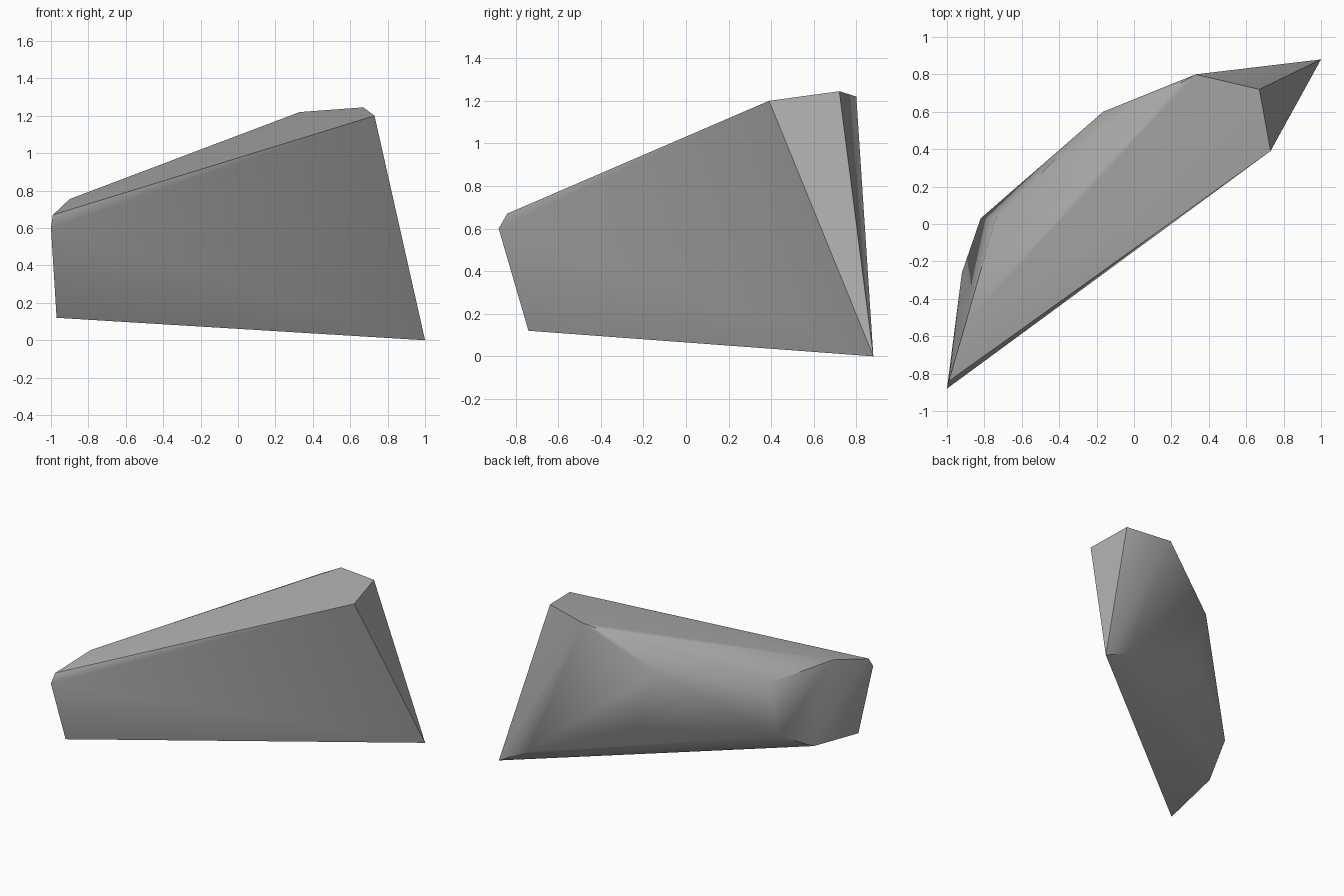
import bpy
import bmesh
import math

# Remove the default cube only
cube = bpy.data.objects.get("Cube")
if cube:
    bpy.data.objects.remove(cube, do_unlink=True)

# Plain stone colour
stone = bpy.data.materials.new("stone_grey")
stone.use_nodes = True
grey = (0.42, 0.42, 0.42, 1.0)
stone.diffuse_color = grey
bsdf = next(n for n in stone.node_tree.nodes if n.type == "BSDF_PRINCIPLED")
bsdf.inputs["Base Color"].default_value = grey
bsdf.inputs["Roughness"].default_value = 0.9

# Corners of the chipped boulder, grouped by the part they bound
front_face = [(-1, -.88, .60), (-.97, -.74, .12), (1, .88, 0), (.73, .39, 1.20)]
top_rim = [(-.99, -.84, .67), (-.90, -.53, .755), (-.74, .03, .745),
           (.21, .73, 1.17), (.33, .80, 1.22), (.67, .72, 1.245)]
back_ridge = [(-.165, .60, .89)]
bottom_rim = [(-.92, -.26, .19), (-.82, .03, .35), (-.13, .55, .49),
              (0, .61, .43), (.765, .845, .12)]

# Wrap the corners in a faceted solid
bm = bmesh.new()
for corner in front_face + top_rim + back_ridge + bottom_rim:
    bm.verts.new(corner)
hull = bmesh.ops.convex_hull(bm, input=bm.verts)
inside = {g for g in hull["geom_interior"] + hull["geom_unused"]
          if isinstance(g, bmesh.types.BMVert)}
bmesh.ops.delete(bm, geom=list(inside), context="VERTS")
bmesh.ops.recalc_face_normals(bm, faces=bm.faces)

mesh = bpy.data.meshes.new("boulder")
bm.to_mesh(mesh)
bm.free()
mesh.materials.append(stone)
boulder = bpy.data.objects.new("boulder", mesh)
bpy.context.collection.objects.link(boulder)

# Soft shading on shallow creases, crisp broken edges
bpy.ops.object.select_all(action="DESELECT")
boulder.select_set(True)
bpy.context.view_layer.objects.active = boulder
bpy.ops.object.shade_smooth_by_angle(angle=math.radians(40))
